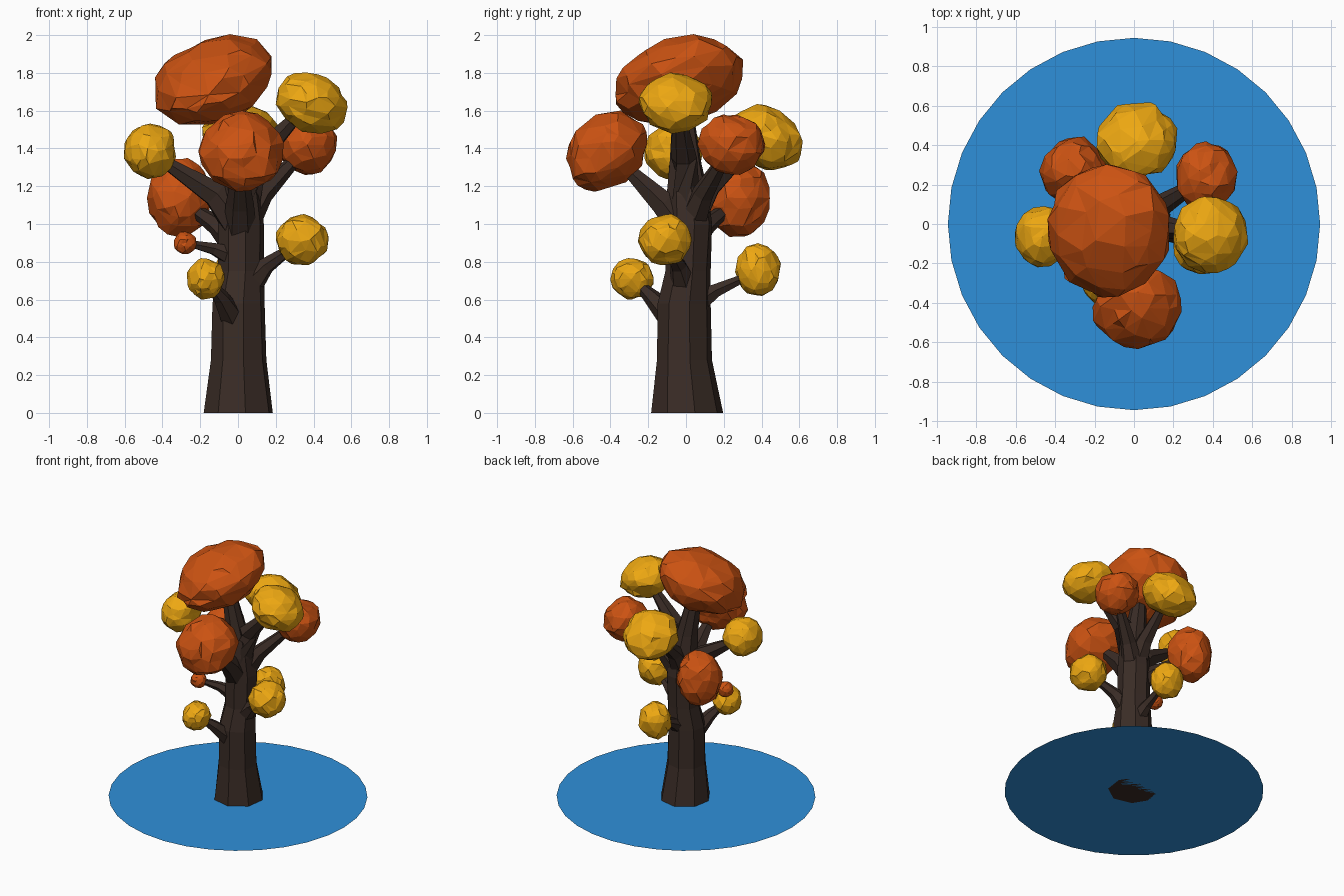
import bpy, bmesh, math, random
from mathutils import Vector, noise

if "Cube" in bpy.data.objects:
    bpy.data.objects.remove(bpy.data.objects["Cube"])

random.seed(4)


def material(name, rgb):
    m = bpy.data.materials.new(name)
    m.diffuse_color = (*rgb, 1)
    m.use_nodes = True
    m.node_tree.nodes["Principled BSDF"].inputs["Base Color"].default_value = m.diffuse_color
    return m


BARK = material("bark", (0.042, 0.025, 0.019))
ORANGE = material("orange_leaves", (0.60, 0.085, 0.006))
YELLOW = material("yellow_leaves", (0.85, 0.39, 0.006))
BLUE = material("blue_base", (0.028, 0.28, 0.70))


def add_object(name, bm, mat):
    mesh = bpy.data.meshes.new(name)
    bmesh.ops.recalc_face_normals(bm, faces=bm.faces)
    bm.to_mesh(mesh)
    bm.free()
    mesh.materials.append(mat)
    ob = bpy.data.objects.new(name, mesh)
    bpy.context.collection.objects.link(ob)
    return ob


def limb(name, path, sides, spin=0.0, level=False):
    """Faceted tapering tube through (x, y, z, radius) stations."""
    bm = bmesh.new()
    pts = [Vector(p[:3]) for p in path]
    rings = []
    for i, p in enumerate(pts):
        d = (pts[min(i + 1, len(pts) - 1)] - pts[max(i - 1, 0)]).normalized()
        if level:
            d = Vector((0, 0, 1))
        u = Vector((0, 1, 0)) if abs(d.z) > 0.95 else Vector((0, 0, 1))
        a = u.cross(d).normalized()
        b = d.cross(a)
        ring = []
        for k in range(sides):
            t = spin + math.tau * k / sides
            r = path[i][3] * random.uniform(0.96, 1.04)
            ring.append(bm.verts.new(p + (a * math.cos(t) + b * math.sin(t)) * r))
        rings.append(ring)
    for lo, hi in zip(rings, rings[1:]):
        for k in range(sides):
            j = (k + 1) % sides
            bm.faces.new((lo[k], lo[j], hi[j], hi[k]))
    bm.faces.new(rings[0])
    bm.faces.new(rings[-1])
    return add_object(name, bm, BARK)


def foliage(name, centre, half, mat, tilt=(0, 0)):
    """Lumpy, irregularly faceted leaf ball fitted to the given half sizes."""
    bm = bmesh.new()
    bmesh.ops.create_icosphere(bm, subdivisions=3, radius=1)
    seed = Vector([random.uniform(0, 50) for _ in range(3)])
    for v in bm.verts:
        n = v.co.normalized()
        v.co = n * (1 + 0.09 * noise.noise(n * 1.8 + seed) + random.uniform(-0.05, 0.04))
        v.co.z += tilt[0] * v.co.x + tilt[1] * v.co.y
    for axis in range(3):
        lo = min(v.co[axis] for v in bm.verts)
        hi = max(v.co[axis] for v in bm.verts)
        for v in bm.verts:
            f = (v.co[axis] - lo) / (hi - lo) * 2 - 1
            v.co[axis] = centre[axis] + f * half[axis]
    ob = add_object(name, bm, mat)
    ob.modifiers.new("facets", 'DECIMATE').ratio = 0.5


# Round flat base
bm = bmesh.new()
bmesh.ops.create_circle(bm, cap_ends=True, segments=32, radius=0.945)
add_object("ground_disc", bm, BLUE)

# Trunk
limb("trunk", [(0, 0.01, 0, 0.192), (0, -0.01, 0.28, 0.15), (0, -0.01, 0.58, 0.14),
               (0.015, 0.01, 0.75, 0.122), (0.015, 0.02, 1.0, 0.12), (0.01, 0.01, 1.15, 0.112),
               (-0.01, 0, 1.32, 0.085), (-0.07, -0.02, 1.65, 0.05)], 8, 0.2, True)

# Branches
branches = {
    "front_branch": [(0.01, 0, 0.95, 0.09), (0.01, -0.12, 1.11, 0.075), (0.01, -0.36, 1.34, 0.028)],
    "upper_left_branch": [(0.02, 0, 0.98, 0.1), (-0.12, -0.02, 1.16, 0.075), (-0.42, -0.06, 1.35, 0.03)],
    "rear_right_branch": [(0.02, 0.02, 0.98, 0.09), (0.13, 0.09, 1.16, 0.06), (0.34, 0.22, 1.38, 0.028)],
    "upper_right_branch": [(0.02, 0, 1.1, 0.09), (0.1, -0.01, 1.35, 0.07), (0.34, -0.04, 1.6, 0.03)],
    "rear_branch": [(0.01, 0.02, 1.02, 0.09), (0.01, 0.13, 1.2, 0.06), (0.01, 0.36, 1.42, 0.028)],
    "rear_left_branch": [(0, 0.02, 0.88, 0.08), (-0.11, 0.1, 0.99, 0.055), (-0.27, 0.24, 1.1, 0.028)],
    "lower_right_branch": [(0.06, -0.01, 0.68, 0.08), (0.15, -0.04, 0.78, 0.045), (0.31, -0.1, 0.89, 0.022)],
    "lower_front_branch": [(-0.03, -0.08, 0.5, 0.07), (-0.09, -0.18, 0.61, 0.045), (-0.16, -0.27, 0.7, 0.02)],
    "lower_rear_branch": [(0.01, 0.05, 0.58, 0.07), (0.01, 0.16, 0.65, 0.04), (0.01, 0.34, 0.73, 0.02)],
    "left_twig": [(-0.03, -0.02, 0.83, 0.06), (-0.13, -0.05, 0.87, 0.035), (-0.27, -0.1, 0.9, 0.018)],
}
for name, path in branches.items():
    limb(name, path, 6)

# Leaf clumps
foliage("crown_leaves", (-0.13, -0.035, 1.76), (0.31, 0.335, 0.24), ORANGE, (0.25, 0.25))
foliage("front_leaves", (0.015, -0.42, 1.385), (0.225, 0.215, 0.215), ORANGE, (0, 0.2))
foliage("rear_right_leaves", (0.37, 0.24, 1.42), (0.155, 0.18, 0.16), ORANGE)
foliage("rear_left_leaves", (-0.31, 0.275, 1.14), (0.172, 0.17, 0.21), ORANGE)
foliage("twig_leaves", (-0.28, -0.1, 0.9), (0.06, 0.06, 0.06), ORANGE)
foliage("upper_right_leaves", (0.388, -0.055, 1.64), (0.19, 0.195, 0.162), YELLOW, (-0.2, 0))
foliage("rear_leaves", (0.015, 0.42, 1.46), (0.205, 0.195, 0.175), YELLOW, (0, -0.25))
foliage("upper_left_leaves", (-0.467, -0.065, 1.385), (0.137, 0.155, 0.147), YELLOW)
foliage("lower_right_leaves", (0.34, -0.112, 0.917), (0.14, 0.143, 0.135), YELLOW)
foliage("lower_front_leaves", (-0.17, -0.285, 0.71), (0.1, 0.115, 0.11), YELLOW)
foliage("lower_rear_leaves", (0.005, 0.38, 0.76), (0.12, 0.12, 0.14), YELLOW)
